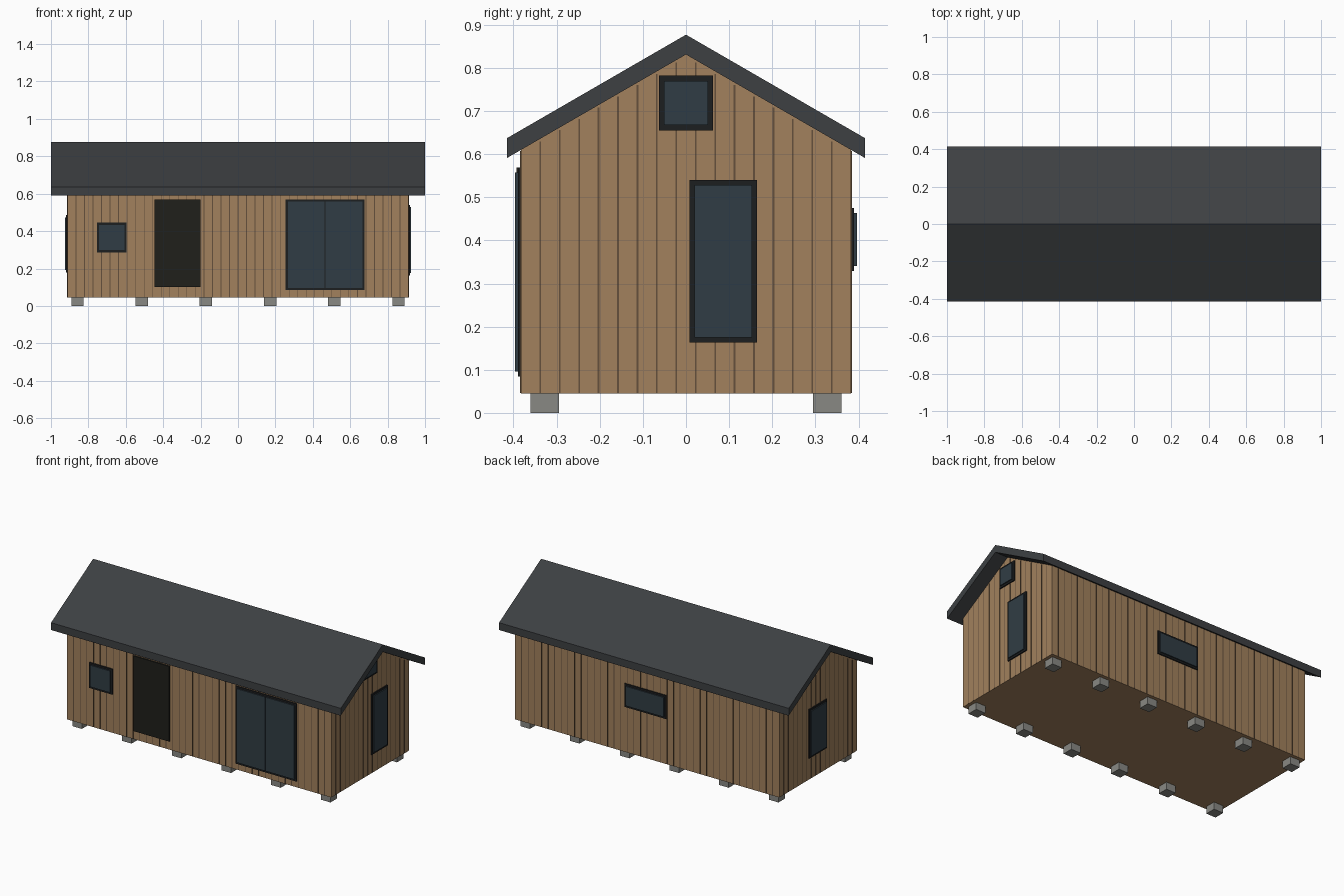
import bpy, bmesh
from mathutils import Vector

if "Cube" in bpy.data.objects:
    bpy.data.objects.remove(bpy.data.objects["Cube"])

HX, HY = 0.912, 0.383      # wall half sizes
Z0, SLOPE = 0.045, 0.578   # floor height, roof pitch
APEX = 0.831               # underside of the ridge


def material(name, rgb):
    m = bpy.data.materials.new(name)
    m.diffuse_color = (*rgb, 1)
    m.use_nodes = True
    m.node_tree.nodes["Principled BSDF"].inputs["Base Color"].default_value = m.diffuse_color
    return m


WOOD = material("wood", (0.36, 0.22, 0.11))
GAP = material("board_gap", (0.13, 0.08, 0.045))
ROOF = material("roof_metal", (0.047, 0.051, 0.055))
FRAME = material("dark_frame", (0.012, 0.013, 0.014))
GLASS = material("glass", (0.03, 0.046, 0.058))
DOOR = material("door", (0.014, 0.014, 0.011))
STONE = material("concrete", (0.25, 0.25, 0.23))


def finish(name, bm, mat):
    bmesh.ops.recalc_face_normals(bm, faces=bm.faces[:])
    me = bpy.data.meshes.new(name)
    bm.to_mesh(me)
    bm.free()
    me.materials.append(mat)
    ob = bpy.data.objects.new(name, me)
    bpy.context.collection.objects.link(ob)
    return ob


def add_box(bm, lo, hi):
    lo, hi = Vector(lo), Vector(hi)
    vs = bmesh.ops.create_cube(bm, size=1)["verts"]
    for v in vs:
        v.co = v.co * (hi - lo) + (lo + hi) / 2


def box(name, lo, hi, mat):
    bm = bmesh.new()
    add_box(bm, lo, hi)
    return finish(name, bm, mat)


def extrude_profile(name, pts, half, mat):
    # extrude a y-z outline along x
    bm = bmesh.new()
    f = bm.faces.new([bm.verts.new((-half, y, z)) for y, z in pts])
    new = bmesh.ops.extrude_face_region(bm, geom=[f])["geom"]
    verts = [g for g in new if isinstance(g, bmesh.types.BMVert)]
    bmesh.ops.translate(bm, vec=(2 * half, 0, 0), verts=verts)
    return finish(name, bm, mat)


def under(y):
    return APEX - SLOPE * abs(y)


# gabled body and roof
extrude_profile("wall_body", [(-HY, Z0), (HY, Z0), (HY, under(HY)),
                              (0, APEX), (-HY, under(HY))], HX, WOOD)
E, T = 0.415, 0.046
extrude_profile("roof", [(-E, under(E)), (0, APEX), (E, under(E)),
                         (E, under(E) + T), (0, APEX + T),
                         (-E, under(E) + T)], 1.0, ROOF)

# vertical strips between the boards
W, D = 0.002, 0.0015
bm = bmesh.new()
N_LONG, N_END = 40, 17
for i in range(1, N_LONG):
    x = -HX + 2 * HX * i / N_LONG
    for s in (-1, 1):
        a, b = sorted((s * (HY - D), s * (HY + D)))
        add_box(bm, (x - W, a, Z0 + 0.001), (x + W, b, under(HY) - 0.002))
for i in range(1, N_END):
    y = -HY + 2 * HY * i / N_END
    for s in (-1, 1):
        a, b = sorted((s * (HX - D), s * (HX + D)))
        add_box(bm, (a, y - W, Z0 + 0.001), (b, y + W, under(y) - 0.006))
finish("board_strips", bm, GAP)


def on_wall(name, wall, u0, u1, z0, z1, depth, mat):
    # thin panel on a wall, u runs along x or y
    axis, s = wall
    h = HY if axis == "y" else HX
    a, b = sorted((s * (h - 0.004), s * (h + depth)))
    if axis == "y":
        return box(name, (u0, a, z0), (u1, b, z1), mat)
    return box(name, (a, u0, z0), (b, u1, z1), mat)


def window(name, wall, u0, u1, z0, z1, panes=1):
    m, bar = 0.012, 0.006
    on_wall(name + "_frame", wall, u0, u1, z0, z1, 0.007, FRAME)
    w = (u1 - u0 - 2 * m - bar * (panes - 1)) / panes
    for i in range(panes):
        a = u0 + m + i * (w + bar)
        on_wall(f"{name}_glass_{i + 1}", wall, a, a + w, z0 + m, z1 - m,
                0.0135, GLASS)


# windows and door
FRONT, BACK, RIGHT, LEFT = ("y", -1), ("y", 1), ("x", 1), ("x", -1)
window("small_window", FRONT, -0.755, -0.595, 0.286, 0.445)
window("sliding_window", FRONT, 0.255, 0.677, 0.084, 0.569, 2)
window("back_window", BACK, -0.135, 0.152, 0.329, 0.475)
window("tall_window", RIGHT, 0.008, 0.165, 0.163, 0.54)
window("gable_window", RIGHT, -0.063, 0.063, 0.655, 0.782)
window("left_window", LEFT, -0.08, 0.095, 0.18, 0.485)
on_wall("front_door", FRONT, -0.447, -0.2, 0.1, 0.569, 0.01, DOOR)

# foundation blocks
for i in range(6):
    x = -0.858 + i * 0.3432
    for s, side in ((-1, "front"), (1, "back")):
        y = s * 0.328
        box(f"{side}_block_{i + 1}", (x - 0.033, y - 0.033, 0),
            (x + 0.033, y + 0.033, Z0), STONE)
